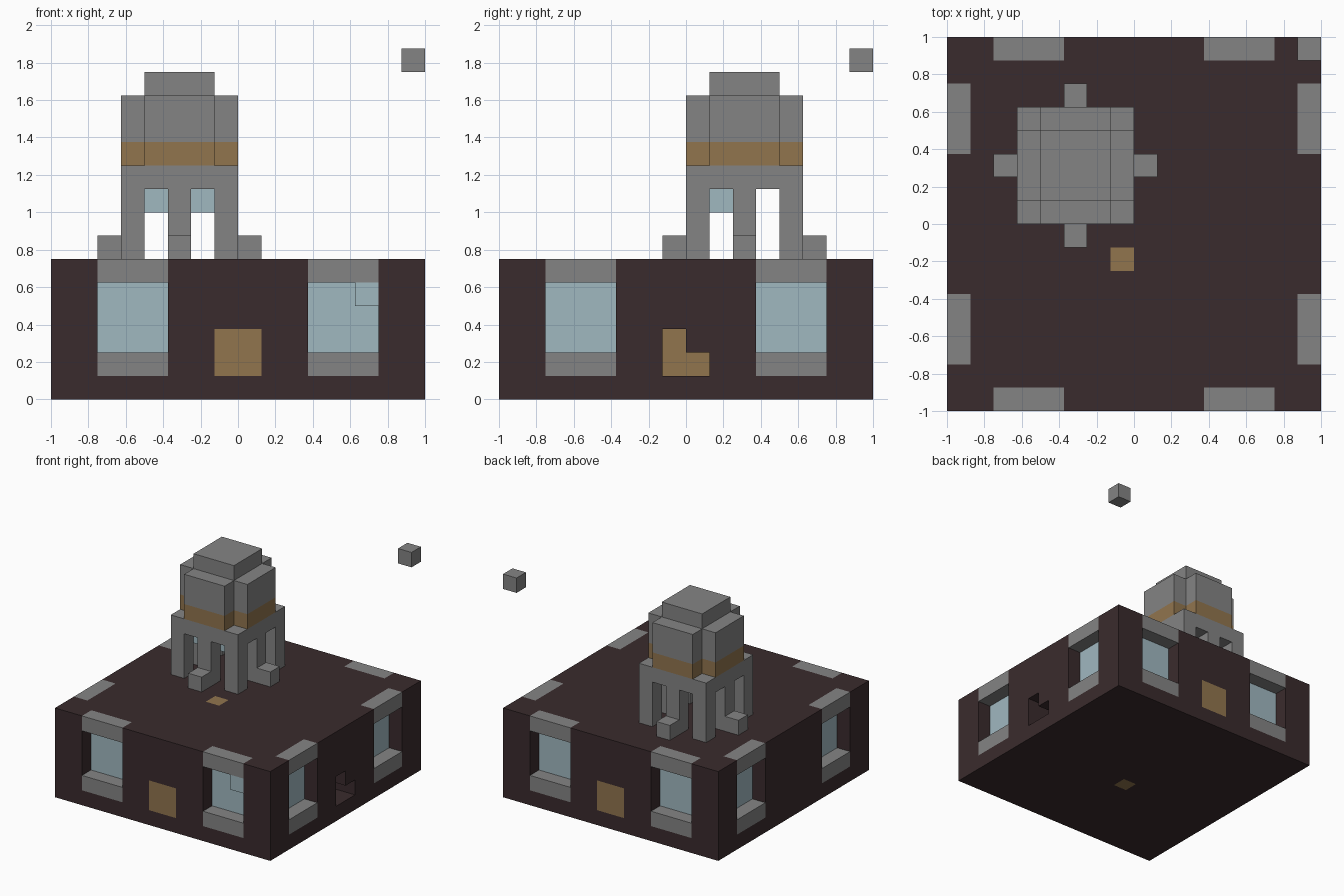
import bpy, bmesh
from mathutils import Matrix, Vector
from math import pi

U = 0.125  # one block

if "Cube" in bpy.data.objects:
    bpy.data.objects.remove(bpy.data.objects["Cube"], do_unlink=True)


def material(name, rgb):
    m = bpy.data.materials.new(name)
    m.use_nodes = True
    m.diffuse_color = (*rgb, 1)
    m.node_tree.nodes["Principled BSDF"].inputs["Base Color"].default_value = (*rgb, 1)
    return m


DARK = material("dark brown", (0.042, 0.024, 0.026))
GREY = material("stone grey", (0.231, 0.231, 0.231))
GLASS = material("pale blue glass", (0.352, 0.479, 0.527))
WOOD = material("tan wood", (0.283, 0.178, 0.076))


def add_box(bm, lo, hi, turn=0):
    """Box between two corners, given in blocks, turned about z in quarter turns."""
    lo, hi = Vector(lo) * U, Vector(hi) * U
    size = hi - lo
    mat = (Matrix.Rotation(turn * pi / 2, 4, 'Z') @ Matrix.Translation((lo + hi) / 2)
           @ Matrix.Diagonal((*size, 1)))
    bmesh.ops.create_cube(bm, size=1, matrix=mat)


def finish(name, bm, mat, centre=(0, 0, 0)):
    mesh = bpy.data.meshes.new(name)
    bm.to_mesh(mesh)
    bm.free()
    mesh.materials.append(mat)
    ob = bpy.data.objects.new(name, mesh)
    ob.location = Vector(centre) * U
    bpy.context.collection.objects.link(ob)
    return ob


def boxes(name, mat, items, centre=(0, 0, 0)):
    bm = bmesh.new()
    for item in items:
        add_box(bm, *item)
    return finish(name, bm, mat, centre)


# Window positions: two on each of the four sides
windows = [(x, turn) for turn in range(4) for x in (-6, 3)]

# Plinth with window recesses, doorways, a shaft and a stepped side passage cut out
plinth = boxes("plinth", DARK, [((-8, -8, 0), (8, 8, 6))])
cuts = [((x, -9, 1), (x + 3, -7, 7), t) for x, t in windows]
cuts += [((-1, -9, 1), (1, -7, 3), t) for t in (0, 2)]
cuts += [((-1, -2, -1), (0, -1, 7))]
cutter = boxes("recess_cutter", DARK, cuts)
passage = bmesh.new()
outline = [(-1, 1), (1, 1), (1, 2), (0, 2), (0, 3), (-1, 3)]
face = passage.faces.new([passage.verts.new((6 * U, y * U, z * U)) for y, z in outline])
grown = bmesh.ops.extrude_face_region(passage, geom=[face])
bmesh.ops.translate(passage, vec=(3 * U, 0, 0),
                    verts=[v for v in grown["geom"] if isinstance(v, bmesh.types.BMVert)])
bmesh.ops.recalc_face_normals(passage, faces=passage.faces)
passage_cutter = finish("passage_cutter", passage, DARK)

for tool in (cutter, passage_cutter):
    tool.hide_render = True
    mod = plinth.modifiers.new("cut", 'BOOLEAN')
    mod.operation, mod.solver, mod.object = 'DIFFERENCE', 'EXACT', tool
graph = bpy.context.evaluated_depsgraph_get()
cut_mesh = bpy.data.meshes.new_from_object(plinth.evaluated_get(graph))
plinth.modifiers.clear()
plinth.data = cut_mesh
for tool in (cutter, passage_cutter):
    bpy.data.objects.remove(tool, do_unlink=True)

# Window parts
boxes("window_sills", GREY, [((x, -8, 1), (x + 3, -7, 2), t) for x, t in windows])
boxes("window_lintels", GREY, [((x, -8, 5), (x + 3, -7, 6), t) for x, t in windows])
boxes("window_panes", GLASS, [((x, -7.04, 2), (x + 3, -7, 5), t) for x, t in windows])
boxes("raised_pane_block", GLASS, [((5, -8, 4), (6, -7, 5))])

# Wooden parts
boxes("doors", WOOD, [((-1, -8, 1), (1, -7, 3), t) for t in (0, 2)])
boxes("wooden_shaft", WOOD, [((-1, -2, 0), (0, -1, 6))])
boxes("passage_end", WOOD, [((6, -1, 1), (6.04, 0, 3)), ((6, 0, 1), (6.04, 1, 2))])

# Tower, built around its own axis
AXIS = (-2.5, 2.5, 0)
boxes("tower_posts", GREY,
      [((x, -2.5, 6), (x + 1, -1.5, 9), t) for t in range(4) for x in (-2.5, -0.5)], AXIS)
boxes("tower_slab", GREY, [((-2.5, -2.5, 9), (2.5, 2.5, 10))], AXIS)
boxes("tower_steps", GREY, [((-0.5, -3.5, 6), (0.5, -2.5, 7), t) for t in range(4)], AXIS)
boxes("tower_hanging_panes", GLASS, [((x, -1.5, 8), (x + 1, -0.5, 9)) for x in (-1.5, 0.5)], AXIS)


def cross_prism(name, mat, z0, z1):
    """Square with its four corner blocks left out, raised from z0 to z1."""
    bm = bmesh.new()
    corner = [Vector((1.5, -2.5, z0)), Vector((1.5, -1.5, z0)), Vector((2.5, -1.5, z0))]
    ring = [Matrix.Rotation(t * pi / 2, 3, 'Z') @ p * U for t in range(4) for p in corner]
    base = bm.faces.new([bm.verts.new(p) for p in ring])
    top = bmesh.ops.extrude_face_region(bm, geom=[base])
    bmesh.ops.translate(bm, vec=(0, 0, (z1 - z0) * U),
                        verts=[v for v in top["geom"] if isinstance(v, bmesh.types.BMVert)])
    bmesh.ops.recalc_face_normals(bm, faces=bm.faces)
    return finish(name, bm, mat, AXIS)


cross_prism("tower_band", WOOD, 10, 11)
cross_prism("tower_upper", GREY, 11, 13)
boxes("tower_cap", GREY, [((-1.5, -1.5, 13), (1.5, 1.5, 14))], AXIS)

# Loose block floating above the back corner
boxes("floating_block", GREY, [((7, 7, 14), (8, 8, 15))])
